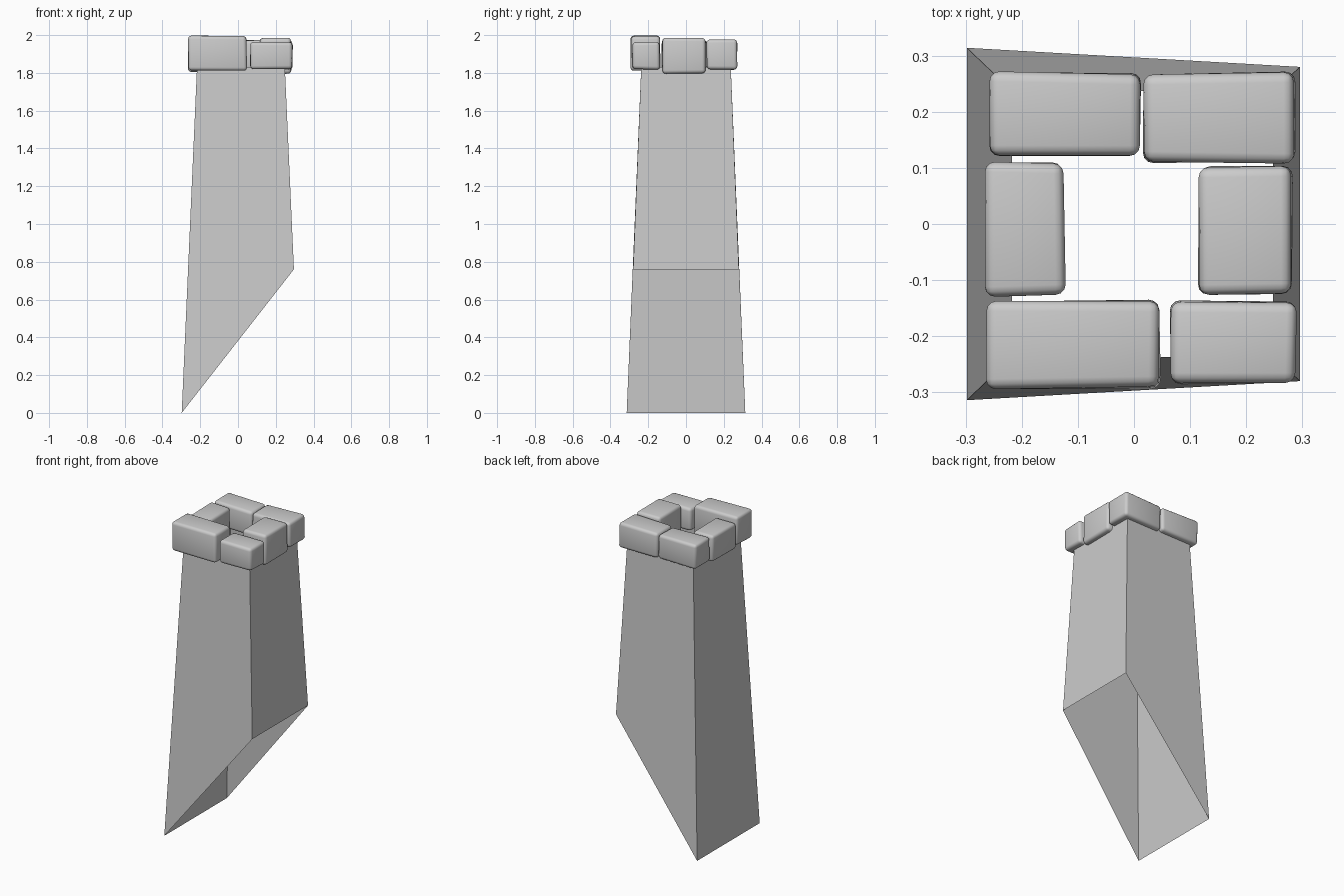
import bpy, bmesh, random
from mathutils import Vector

if "Cube" in bpy.data.objects:
    bpy.data.objects.remove(bpy.data.objects["Cube"])

random.seed(4)


def finish(bm, name):
    mesh = bpy.data.meshes.new(name)
    bm.to_mesh(mesh)
    bm.free()
    obj = bpy.data.objects.new(name, mesh)
    bpy.context.collection.objects.link(obj)
    return obj


# Tapered chimney shaft: open tube of four walls, cut by the roof slope below
bm = bmesh.new()
lower = [(-0.298, -0.314, 0), (0.296, -0.28, 0.76), (0.296, 0.28, 0.76), (-0.298, 0.314, 0)]
upper = [(-0.217, -0.237, 1.83), (0.248, -0.237, 1.83), (0.248, 0.237, 1.83), (-0.217, 0.237, 1.83)]
lo = [bm.verts.new(p) for p in lower]
up = [bm.verts.new(p) for p in upper]
for i in range(4):
    j = (i + 1) % 4
    bm.faces.new((lo[i], lo[j], up[j], up[i]))
finish(bm, "chimney_shaft")


# Worn stone block: jittered box with rounded edges and slightly bulging sides
def stone(name, low, high):
    low, high = Vector(low), Vector(high)
    mid, size = (low + high) / 2, high - low
    bm = bmesh.new()
    bmesh.ops.create_cube(bm, size=1)
    for v in bm.verts:
        for k in range(3):
            v.co[k] = mid[k] + v.co[k] * (size[k] - random.uniform(0, 0.014))
    bmesh.ops.bevel(bm, geom=bm.edges[:], offset=0.018, segments=3,
                    profile=0.5, affect='EDGES')
    obj = finish(bm, name)
    bpy.ops.object.select_all(action='DESELECT')
    obj.select_set(True)
    bpy.context.view_layer.objects.active = obj
    bpy.ops.object.shade_smooth_by_angle(angle=0.7)


# Ring of six stones around the open top
stone("front_left_stone", (-0.265, -0.295, 1.81), (0.05, -0.133, 2.0))
stone("front_right_stone", (0.06, -0.287, 1.815), (0.293, -0.135, 1.965))
stone("right_stone", (0.113, -0.13, 1.793), (0.284, 0.105, 1.987))
stone("back_right_stone", (0.014, 0.105, 1.815), (0.291, 0.273, 1.978))
stone("back_left_stone", (-0.259, 0.12, 1.815), (0.014, 0.273, 1.975))
stone("left_stone", (-0.268, -0.132, 1.805), (-0.121, 0.113, 1.975))
